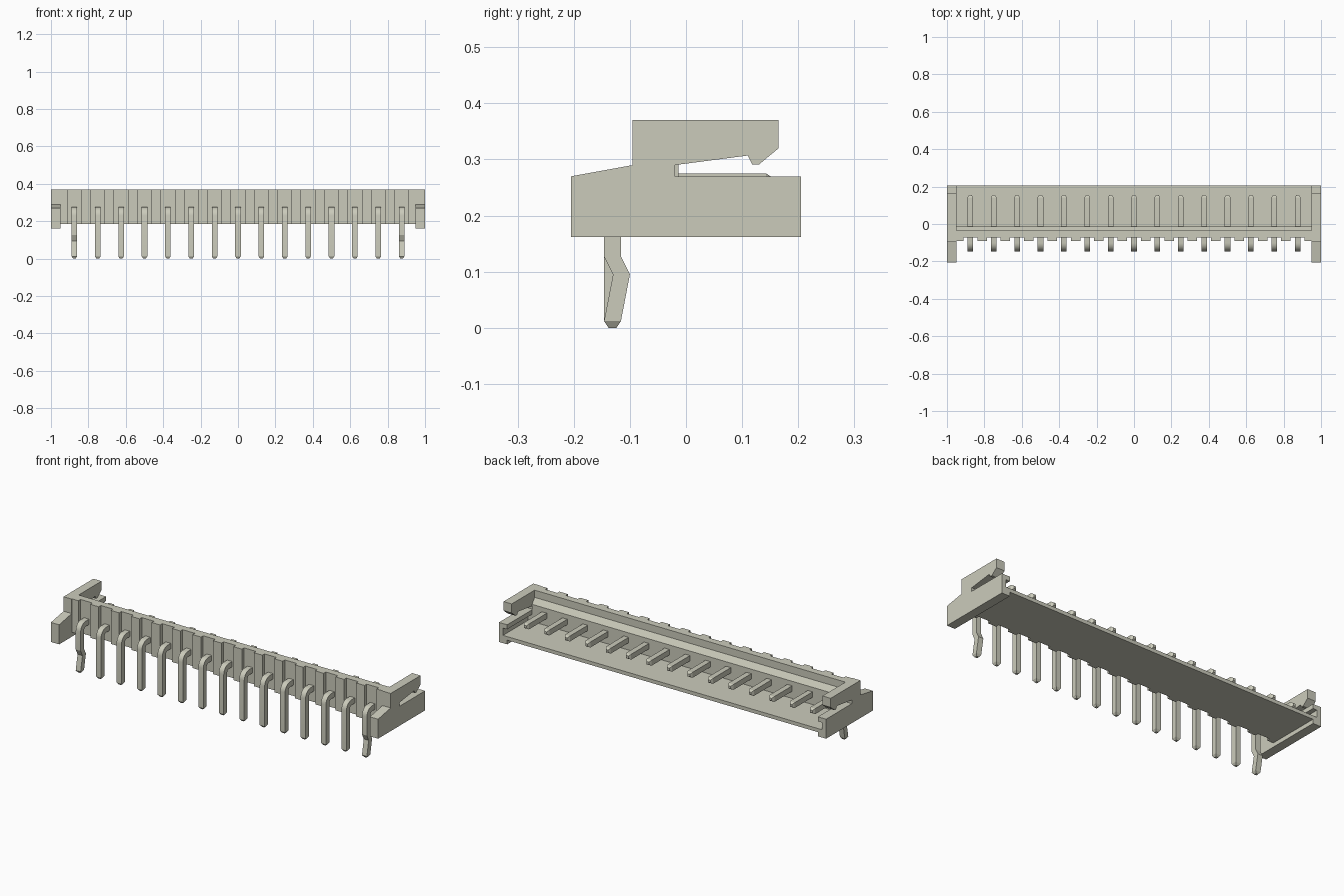
import bpy
import bmesh
from math import sin, cos, pi, radians

cube = bpy.data.objects.get("Cube")
if cube:
    bpy.data.objects.remove(cube)

COLOUR = (0.60, 0.60, 0.50, 1)
mat = bpy.data.materials.new("warm grey")
mat.use_nodes = True
mat.diffuse_color = COLOUR
mat.node_tree.nodes["Principled BSDF"].inputs["Base Color"].default_value = COLOUR

PITCH, COUNT = 0.125, 15
PIN_XS = [PITCH * (i - COUNT // 2) for i in range(COUNT)]
INNER, OUTER = 0.95, 1.0


def finish(name, bm):
    bmesh.ops.recalc_face_normals(bm, faces=bm.faces)
    mesh = bpy.data.meshes.new(name)
    bm.to_mesh(mesh)
    bm.free()
    mesh.materials.append(mat)
    obj = bpy.data.objects.new(name, mesh)
    bpy.context.collection.objects.link(obj)
    return obj


def prism(name, profile, x0, x1):
    """Extrude a (y, z) profile along x."""
    bm = bmesh.new()
    face = bm.faces.new([bm.verts.new((x0, y, z)) for y, z in profile])
    new = bmesh.ops.extrude_face_region(bm, geom=[face])["geom"]
    verts = [v for v in new if isinstance(v, bmesh.types.BMVert)]
    bmesh.ops.translate(bm, verts=verts, vec=(x1 - x0, 0, 0))
    return finish(name, bm)


def box(name, x0, x1, y0, y1, z0, z1):
    return prism(name, [(y0, z0), (y1, z0), (y1, z1), (y0, z1)], x0, x1)


# Floor and front wall with a sloped inner ledge
prism("floor_and_wall", [
    (-0.073, 0.185), (0.205, 0.185), (0.205, 0.205), (-0.013, 0.205),
    (-0.013, 0.30), (-0.035, 0.33), (-0.035, 0.37), (-0.073, 0.37)],
    -INNER, INNER)

# Ribs on the front wall between the pins
for i in range(COUNT + 1):
    left = PIN_XS[i - 1] + 0.037 if i else -INNER
    right = PIN_XS[i] - 0.037 if i < COUNT else INNER
    box("wall_rib", left, right, -0.092, -0.073, 0.185, 0.37)

# End plates: slotted latch profile, with a guide groove on the inner face
PLATE = [
    (-0.205, 0.162), (0.205, 0.162), (0.205, 0.27), (-0.02, 0.27),
    (-0.02, 0.29), (0.11, 0.307), (0.118, 0.291), (0.13, 0.291),
    (0.165, 0.32), (0.165, 0.37), (-0.095, 0.37), (-0.095, 0.29),
    (-0.205, 0.27)]
for side, label in ((1, "left"), (-1, "right")):
    plate = prism(label + "_end_plate", PLATE, side * INNER, side * OUTER)
    cutter = box(label + "_groove_cutter", side * 0.93, side * 0.975,
                 -0.013, 0.25, 0.205, 0.245)
    cutter.hide_render = True
    cutter.hide_set(True)
    mod = plate.modifiers.new("groove", "BOOLEAN")
    mod.operation = "DIFFERENCE"
    mod.solver = "EXACT"
    mod.object = cutter
    # Apply the cut, then drop the helper
    bpy.context.view_layer.objects.active = plate
    bpy.ops.object.modifier_apply(modifier=mod.name)
    bpy.data.objects.remove(cutter)


def pin(name, x, kinked):
    """Square wire swept up from its tip, round a bend and back through the wall."""
    half, tip, r = 0.015, 0.007, 0.03
    y, z = -0.131, 0.26
    stations = [(y, 0, 0, tip), (y, 0.012, 0, half)]
    if kinked:
        stations += [(y + 0.016, 0.095, 0, half), (y, 0.127, 0, half)]
    for i in range(7):
        a = pi / 2 * i / 6
        stations.append((y + r - r * cos(a), z - r + r * sin(a), a, half))
    stations += [(0.143, z, pi / 2, half), (0.155, z, pi / 2, tip)]
    bm = bmesh.new()
    rings = []
    for cy, cz, a, s in stations:
        rings.append([bm.verts.new((x + u * s, cy - v * s * cos(a), cz + v * s * sin(a)))
                      for u, v in ((-1, -1), (1, -1), (1, 1), (-1, 1))])
    for low, high in zip(rings, rings[1:]):
        for k in range(4):
            n = (k + 1) % 4
            bm.faces.new((low[k], low[n], high[n], high[k]))
    bm.faces.new(rings[0])
    bm.faces.new(rings[-1])
    obj = finish(name, bm)
    bpy.ops.object.select_all(action="DESELECT")
    obj.select_set(True)
    bpy.context.view_layer.objects.active = obj
    bpy.ops.object.shade_smooth_by_angle(angle=radians(20))


# Row of bent pins; the two outermost have a retaining kink
for i, px in enumerate(PIN_XS):
    pin("contact_pin", px, i in (0, COUNT - 1))
